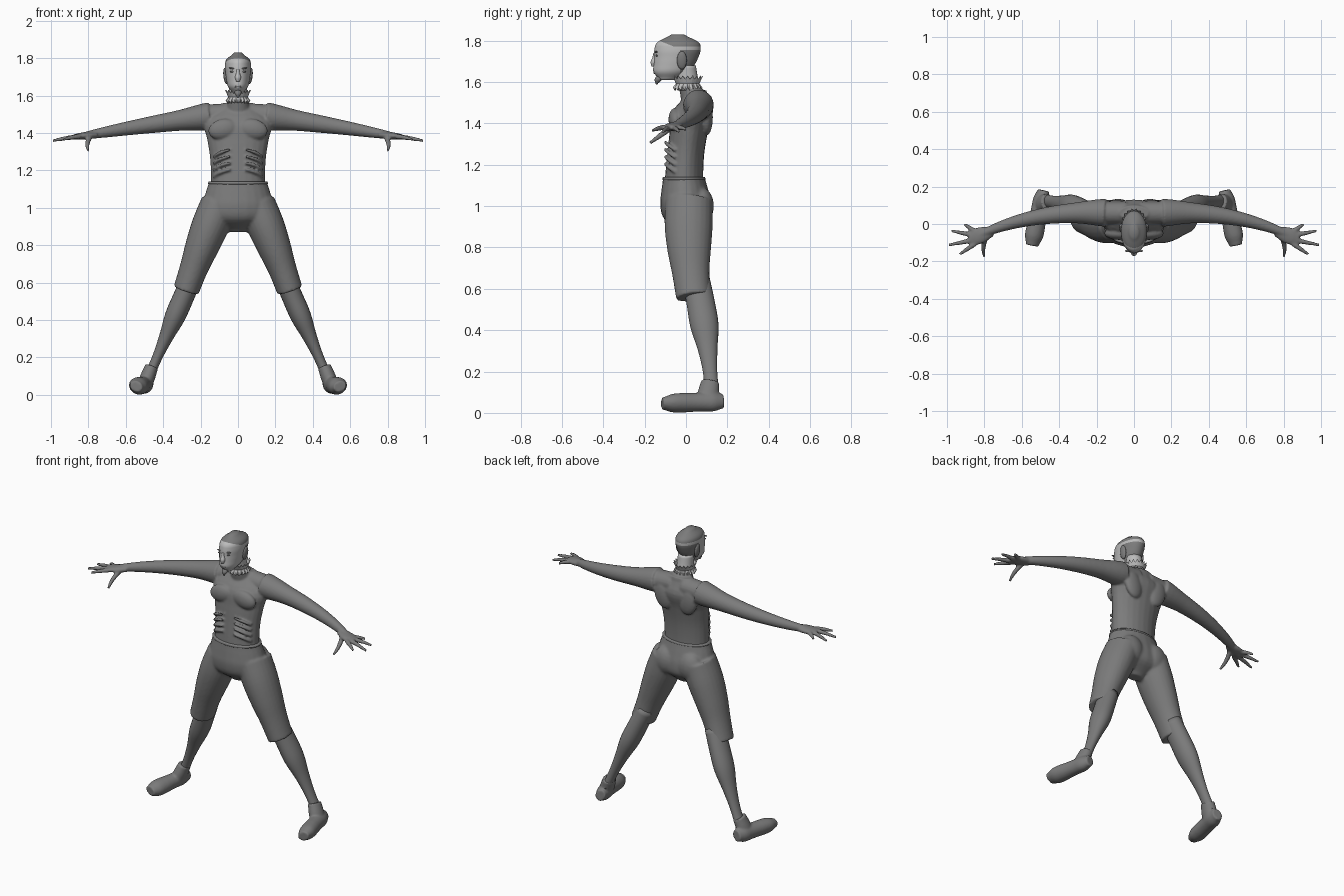
import bpy, bmesh, math
from mathutils import Vector, Matrix

if "Cube" in bpy.data.objects:
    bpy.data.objects.remove(bpy.data.objects["Cube"])


def make_material(name, value):
    mat = bpy.data.materials.new(name)
    mat.use_nodes = True
    colour = (value, value, value, 1)
    mat.diffuse_color = colour
    mat.node_tree.nodes["Principled BSDF"].inputs["Base Color"].default_value = colour
    return mat


GREY = make_material("mid grey", 0.2)
LIGHT = make_material("light grey", 0.5)
FRONT_BACK, UP = Vector((0, 1, 0)), Vector((0, 0, 1))
NO_BOW = (0, 0, 0)


def smooth_value(values, position):
    """Catmull-Rom reading of an evenly spaced list."""
    last = len(values) - 1
    index = min(int(position), last - 1)
    f = position - index
    a, b, c, d = (values[max(0, min(last, index + k))] for k in (-1, 0, 1, 2))
    return b + f / 2 * (c - a + f * (2 * a - 5 * b + 4 * c - d + f * (3 * (b - c) + d - a)))


def limb(bm, start, end, radii, depth=(1, 1), bow=NO_BOW, flat=False, up=FRONT_BACK,
         both=False, segments=24):
    """Elliptical tube on a bowed path; depth is the front-back ratio at each end."""
    start, end = Vector(start), Vector(end)
    control = (start + end) / 2 + Vector(bow)
    steps = (len(radii) - 1) * 4
    for side in ((1, -1) if both else (1,)):
        loops = []
        for step in range(steps + 1):
            t = step / steps
            centre = start.lerp(control, t).lerp(control.lerp(end, t), t)
            along = UP if flat else (control - start).lerp(end - control, t).normalized()
            across = up.cross(along).normalized()
            radius = smooth_value(radii, t * (len(radii) - 1))
            thick = radius * (depth[0] + (depth[1] - depth[0]) * t)
            loop = []
            for k in range(segments):
                angle = math.tau * k / segments
                point = (centre + across * radius * math.cos(angle)
                         + along.cross(across) * thick * math.sin(angle))
                loop.append(bm.verts.new((point.x * side, point.y, point.z)))
            loops.append(loop)
        bridge(bm, loops)
        bm.faces.new(loops[0])
        bm.faces.new(loops[-1])


def bridge(bm, loops):
    for lower, upper in zip(loops, loops[1:]):
        for k in range(len(lower)):
            bm.faces.new((lower[k - 1], lower[k], upper[k], upper[k - 1]))


def ball(bm, centre, size, tilt=0, both=False):
    for side in ((1, -1) if both else (1,)):
        matrix = (Matrix.Translation((centre[0] * side, centre[1], centre[2]))
                  @ Matrix.Rotation(tilt * side, 4, 'Y') @ Matrix.Diagonal((*size, 1)))
        bmesh.ops.create_uvsphere(bm, u_segments=20, v_segments=12, radius=1, matrix=matrix)


def finish(name, bm, materials, voxel=0):
    bmesh.ops.recalc_face_normals(bm, faces=bm.faces)
    mesh = bpy.data.meshes.new(name)
    bm.to_mesh(mesh)
    bm.free()
    for mat in materials:
        mesh.materials.append(mat)
    mesh.shade_smooth()
    obj = bpy.data.objects.new(name, mesh)
    bpy.context.collection.objects.link(obj)
    if voxel:  # fuse overlapping forms into one soft skin
        fuse = obj.modifiers.new("fuse", 'REMESH')
        fuse.mode, fuse.voxel_size, fuse.use_smooth_shade = 'VOXEL', voxel, True
        soften = obj.modifiers.new("soften", 'SMOOTH')
        soften.factor, soften.iterations = 0.5, 4
    return obj


# Torso with shoulders, chest, shoulder blades and ribs
bm = bmesh.new()
limb(bm, (0, -.01, 1.08), (0, .06, 1.56), (.145, .145, .15, .165, .18, .08),
     depth=(.66, .5), bow=(0, -.035, 0), flat=True)
limb(bm, (0, .05, 1.5), (0, .01, 1.6), (.07, .06, .05), flat=True)
limb(bm, (.04, .06, 1.5), (.2, .06, 1.49), (.06, .06, .06), both=True)
ball(bm, (.08, -.05, 1.42), (.08, .035, .055), tilt=.2, both=True)
ball(bm, (.09, .1, 1.43), (.06, .03, .09), tilt=.25, both=True)
for rib in range(4):
    drop = UP * rib * .035
    limb(bm, Vector((.04, -.1, 1.31)) - drop, Vector((.13, -.05, 1.27)) - drop,
         (.008, .01, .008), bow=(.02, -.02, .01), up=UP, both=True, segments=10)

# Arms, palms and spread fingers
limb(bm, (.15, .06, 1.49), (.85, -.07, 1.38), (.075, .056, .046, .037, .028, .018),
     bow=(.05, .08, 0), both=True)
limb(bm, (.76, -.04, 1.39), (.88, -.08, 1.38), (.018, .02, .018, .012),
     depth=(1.5, 3), both=True)
for finger, length in enumerate((.07, .13, .145, .1)):
    base = Vector((.85, -.04 - finger * .022, 1.38))
    angle = .6 - finger * .4
    tip = base + Vector((math.cos(angle), math.sin(angle), -.15)) * length
    limb(bm, base, tip, (.014, .012, .008), bow=UP * .006, up=UP, both=True, segments=12)
limb(bm, (.79, -.07, 1.38), (.8, -.175, 1.305), (.014, .013, .008), bow=(.02, 0, 0),
     up=UP, both=True, segments=12)
finish("torso_and_arms", bm, [GREY], voxel=.0065)

# Knee length trousers with a waistband rim
bm = bmesh.new()
limb(bm, (0, -.01, 1.14), (0, .01, .87), (.156, .176, .192, .17, .05),
     depth=(.65, .65), flat=True)
limb(bm, (.1, .015, 1.02), (.277, .036, .56), (.1, .1, .09, .076, .07),
     depth=(1.15, 1.2), bow=(.01, -.02, 0), both=True)
ball(bm, (.085, .075, 1), (.08, .06, .09), both=True)
finish("trousers", bm, [GREY], voxel=.008)
bm = bmesh.new()
limb(bm, (0, -.01, 1.125), (0, -.01, 1.14), (.157, .161, .157), depth=(.65, .65), flat=True)
finish("waistband", bm, [GREY])

# Lower legs
bm = bmesh.new()
limb(bm, (.24, .05, .64), (.48, .125, .09), (.055, .056, .055, .038, .027, .027),
     depth=(1.2, 1.3), bow=(0, .02, 0), both=True)
finish("lower_legs", bm, [GREY])

# Soft shoes, rolled outwards with the splayed legs, and their ankle cuffs
bm = bmesh.new()
limb(bm, (.485, .18, .057), (.545, -.115, .045), (.03, .043, .044, .046, .05, .05, .035),
     depth=(1.2, .8), up=Vector((-.42, 0, .9)), both=True)
limb(bm, (.5, .1, .05), (.462, .118, .15), (.04, .04, .036), depth=(1.3, 1.25), both=True)
finish("shoes", bm, [GREY], voxel=.006)

# Head: cap, side hair and face divided by clean cuts
bm = bmesh.new()
limb(bm, (0, -.09, 1.61), (0, -.04, 1.83), (.025, .053, .062, .067, .07, .062, .02),
     depth=(1.6, 1.6), bow=(0, .035, 0), flat=True, segments=40)
hair_top, cap_edge, brow_line, hair_front, rise = 1.755, 1.772, -.06, -.03, .4
cuts = [((0, 0, hair_top), UP), ((0, 0, cap_edge), UP), ((0, hair_front, 0), FRONT_BACK),
        ((0, brow_line, cap_edge), (UP + FRONT_BACK * rise).normalized())]
for point, normal in cuts:
    bmesh.ops.bisect_plane(bm, geom=bm.verts[:] + bm.edges[:] + bm.faces[:],
                           plane_co=point, plane_no=normal)
for face in bm.faces:
    spot = face.calc_center_median()
    cap = spot.z > cap_edge + max(0, brow_line - spot.y) * rise
    hair = spot.y > hair_front and spot.z < hair_top
    face.material_index = 0 if cap or hair else 1
finish("head", bm, [GREY, LIGHT])

# Neck
bm = bmesh.new()
limb(bm, (0, .015, 1.56), (0, -.005, 1.68), (.052, .048, .048), depth=(1.1, 1.1), flat=True)
finish("neck", bm, [LIGHT])

# Ragged collar: two zigzag frills
bm = bmesh.new()
points = 36
for lean in (-1, 1):
    loops = []
    for row in range(3):
        loop = []
        for k in range(points):
            angle = math.tau * k / points
            zigzag = row * (-1) ** k * .004
            radius = .05 + row * .006 + zigzag / 2
            loop.append(bm.verts.new((radius * math.cos(angle), .008 + radius * math.sin(angle) * 1.1,
                                      1.595 + lean * row * .014 + zigzag)))
        loops.append(loop)
    bridge(bm, loops)
collar = finish("collar", bm, [LIGHT])
collar.data.shade_flat()
collar.modifiers.new("thickness", 'SOLIDIFY').thickness = .003

# Ears
bm = bmesh.new()
ball(bm, (.066, -.02, 1.705), (.012, .024, .044), tilt=.12, both=True)
finish("ears", bm, [GREY])

# Nose and lips
bm = bmesh.new()
limb(bm, (0, -.15, 1.74), (0, -.158, 1.675), (.008, .01, .016, .009), flat=True)
for height in (1.645, 1.658):
    ball(bm, (0, -.145, height), (.022, .012, .007))
finish("nose_and_lips", bm, [LIGHT])

# Eyes, brows, mouth line and chin beard
bm = bmesh.new()
ball(bm, (.03, -.142, 1.728), (.013, .005, .005), both=True)
ball(bm, (.03, -.144, 1.745), (.02, .006, .004), tilt=-.12, both=True)
ball(bm, (0, -.155, 1.651), (.019, .003, .002))
limb(bm, (0, -.125, 1.635), (0, -.143, 1.588), (.014, .018, .003), flat=True, segments=12)
finish("eyes_and_beard", bm, [GREY])
